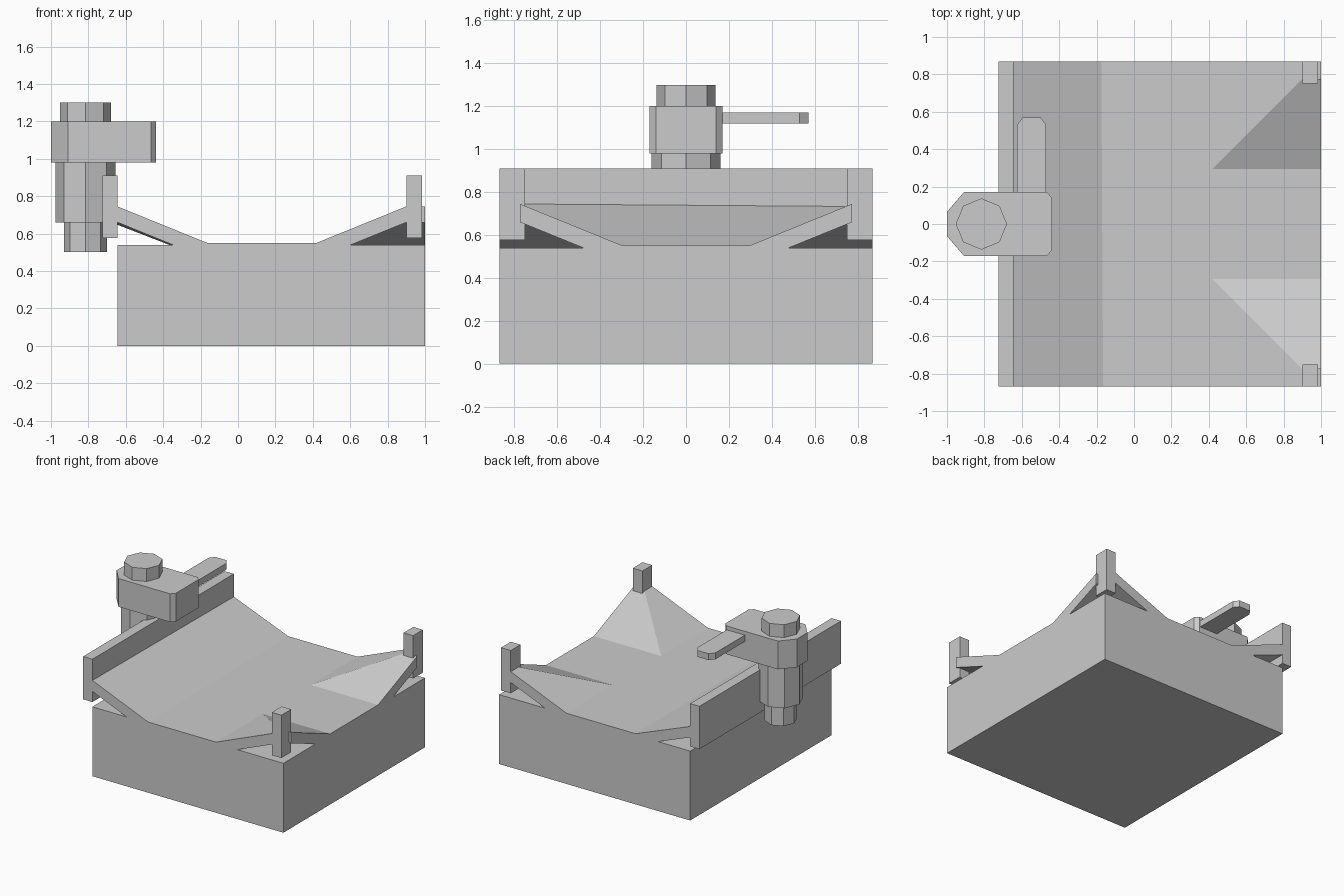
import bpy, bmesh, math

if "Cube" in bpy.data.objects:
    bpy.data.objects.remove(bpy.data.objects["Cube"])


def finish(name, bm):
    bmesh.ops.recalc_face_normals(bm, faces=bm.faces[:])
    me = bpy.data.meshes.new(name)
    bm.to_mesh(me)
    bm.free()
    ob = bpy.data.objects.new(name, me)
    bpy.context.collection.objects.link(ob)
    return ob


def extrude_down(bm, depth):
    """Give a sheet of faces a vertical thickness, keeping the top faces."""
    res = bmesh.ops.extrude_face_region(bm, geom=bm.faces[:], use_keep_orig=True)
    for v in res["geom"]:
        if isinstance(v, bmesh.types.BMVert):
            v.co.z -= depth


def prism(name, outline, z0, z1):
    bm = bmesh.new()
    bm.faces.new([bm.verts.new((x, y, z1)) for x, y in outline])
    extrude_down(bm, z1 - z0)
    return finish(name, bm)


def box(name, x0, x1, y0, y1, z0, z1):
    return prism(name, [(x0, y0), (x1, y0), (x1, y1), (x0, y1)], z0, z1)


def octagon(name, r, z0, z1, cx=-0.816):
    pts = [(cx + r * math.cos(i * math.pi / 4), r * math.sin(i * math.pi / 4))
           for i in range(8)]
    return prism(name, pts, z0, z1)


# Base block, rear wall and corner posts
box("base_block", -0.645, 1.0, -0.87, 0.87, 0, 0.54)
box("side_wall", -0.725, -0.645, -0.87, 0.87, 0.577, 0.91)
for side, s in (("front", -1), ("back", 1)):
    box(side + "_post", 0.9, 0.983, *sorted((s * 0.75, s * 0.87)), 0.577, 0.91)

# Curved-up deck: flat middle, a ramp to the wall, and two ramps per corner
bm = bmesh.new()
half = {"B": (0.42, 0.87, 0.55), "C": (0.42, 0.295, 0.55),
        "D": (0.9, 0.775, 0.745), "E": (0.9, 0.87, 0.745),
        "F": (1.0, 0.775, 0.745), "G": (1.0, 0.295, 0.55)}
n = {k: bm.verts.new(p) for k, p in half.items()}
m = {k: bm.verts.new((x, -y, z)) for k, (x, y, z) in half.items()}
wall_b, foot_b = bm.verts.new((-0.645, 0.87, 0.732)), bm.verts.new((-0.175, 0.87, 0.55))
wall_f, foot_f = bm.verts.new((-0.645, -0.87, 0.745)), bm.verts.new((-0.165, -0.87, 0.55))
bm.faces.new((wall_f, foot_f, foot_b, wall_b))
bm.faces.new((foot_f, m["B"], m["C"], m["G"], n["G"], n["C"], n["B"], foot_b))
for d in (n, m):
    bm.faces.new([d[k] for k in "BCDE"])
    bm.faces.new([d[k] for k in "CGFD"])
bmesh.ops.recalc_face_normals(bm, faces=bm.faces[:])
extrude_down(bm, 0.085)
finish("deck", bm)

# Clamp: stepped octagonal column, head with chamfered corners, cap and lever
octagon("column_foot", 0.115, 0.5, 0.66)
octagon("column", 0.16, 0.66, 0.98)
head = [(-1.0, 0.065), (-0.91, 0.17), (-0.465, 0.17), (-0.438, 0.14)]
prism("clamp_head", head + [(x, -y) for x, y in reversed(head)], 0.98, 1.2)
octagon("cap", 0.137, 1.2, 1.3)
prism("lever", [(-0.625, 0.16), (-0.47, 0.16), (-0.47, 0.53), (-0.5, 0.57),
                (-0.595, 0.57), (-0.625, 0.53)], 1.12, 1.17)
